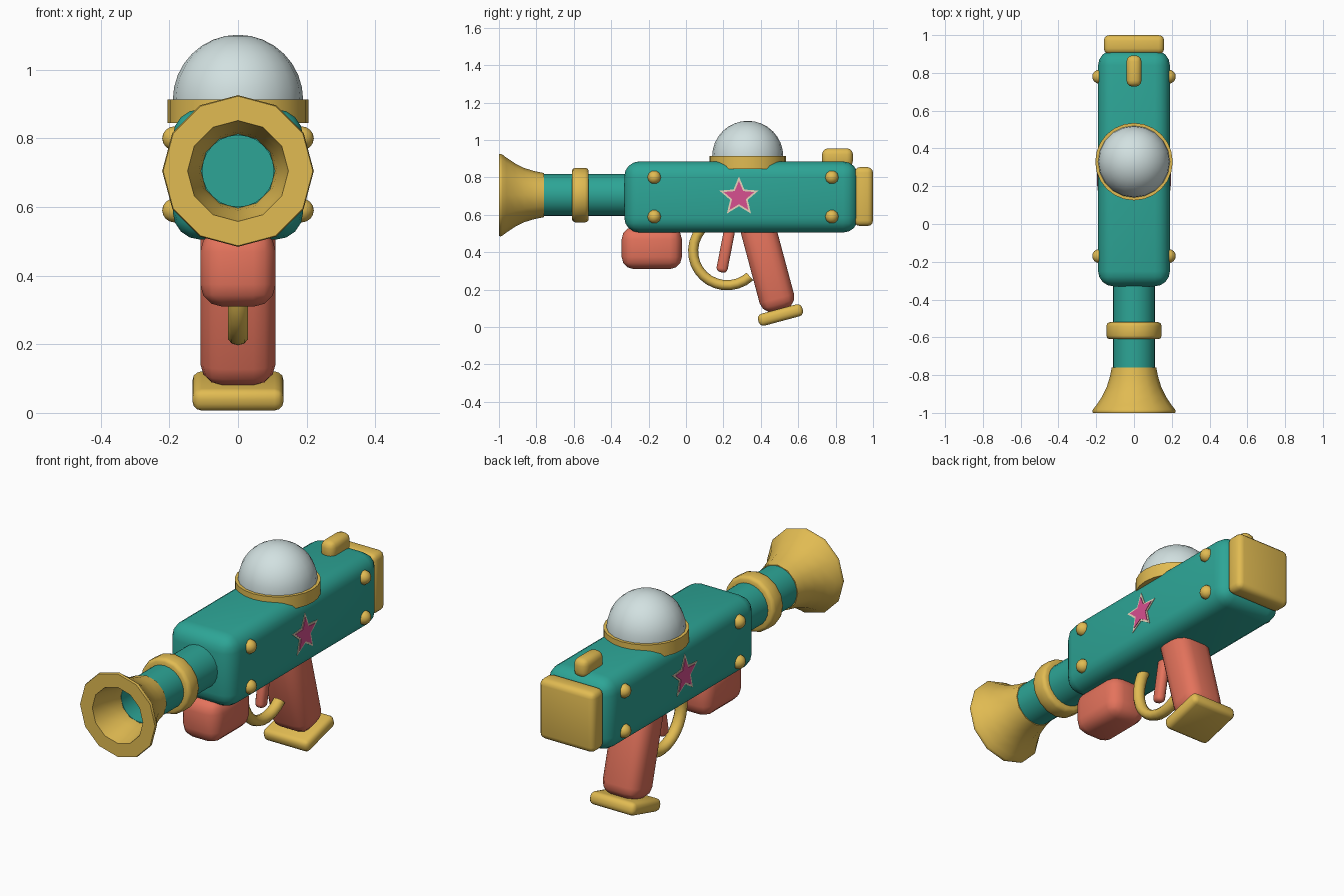
import bpy, bmesh, math
from mathutils import Matrix, Vector

if "Cube" in bpy.data.objects:
    bpy.data.objects.remove(bpy.data.objects["Cube"])


def material(name, rgb):
    m = bpy.data.materials.new(name)
    m.diffuse_color = (*rgb, 1)
    m.use_nodes = True
    m.node_tree.nodes["Principled BSDF"].inputs["Base Color"].default_value = m.diffuse_color
    return m


TEAL = material("teal", (0.026, 0.376, 0.305))
GOLD = material("gold", (0.753, 0.497, 0.084))
CORAL = material("coral", (0.775, 0.171, 0.107))
GLASS = material("pale_glass", (0.645, 0.753, 0.753))
PINK = material("pink", (0.68, 0.08, 0.28))
CREAM = material("cream", (0.87, 0.716, 0.546))


def finish(name, bm, mat, angle=45):
    bmesh.ops.remove_doubles(bm, verts=bm.verts, dist=1e-5)
    bmesh.ops.recalc_face_normals(bm, faces=bm.faces)
    me = bpy.data.meshes.new(name)
    bm.to_mesh(me)
    bm.free()
    for p in me.polygons:
        p.use_smooth = True
    me.set_sharp_from_angle(angle=math.radians(angle))
    me.materials.append(mat)
    ob = bpy.data.objects.new(name, me)
    bpy.context.collection.objects.link(ob)
    return ob


def box(name, mat, centre, size, bevel, tilt=0, segs=3):
    """Rounded box, tilted about the x axis."""
    bm = bmesh.new()
    bmesh.ops.create_cube(bm, size=1, matrix=Matrix.Diagonal((*size, 1)))
    bmesh.ops.bevel(bm, geom=bm.edges[:], offset=bevel, segments=segs,
                    profile=0.5, affect='EDGES')
    bm.transform(Matrix.Translation(centre) @ Matrix.Rotation(math.radians(tilt), 4, 'X'))
    return finish(name, bm, mat)


def lathe(name, mat, profile, centre, axis, segs):
    """Turn (radius, height) points about the y or z axis."""
    bm = bmesh.new()
    rings = []
    for r, h in profile:
        ring = []
        for i in range(segs):
            a = 2 * math.pi * i / segs
            c, s = r * math.cos(a), r * math.sin(a)
            co = (c, h, s) if axis == 'Y' else (c, s, h)
            ring.append(bm.verts.new(Vector(centre) + Vector(co)))
        rings.append(ring)
    for a, b in zip(rings, rings[1:]):
        for i in range(segs):
            j = (i + 1) % segs
            bm.faces.new((a[i], a[j], b[j], b[i]))
    return finish(name, bm, mat)


def star(name, mat, side, radius, x_out):
    """Thin five-pointed plate on a side of the body."""
    bm = bmesh.new()
    vs = []
    for i in range(10):
        r = radius if i % 2 == 0 else radius * 0.45
        a = math.pi / 2 + i * math.pi / 5
        vs.append(bm.verts.new((side * 0.187, 0.283 + r * math.cos(a), 0.695 + r * math.sin(a))))
    face = bm.faces.new(vs)
    ext = bmesh.ops.extrude_face_region(bm, geom=[face])
    for v in ext["geom"]:
        if isinstance(v, bmesh.types.BMVert):
            v.co.x = side * x_out
    return finish(name, bm, mat, 20)


AX = 0.705  # height of the barrel axis

# Body and rear cap
box("body", TEAL, (0, 0.295, 0.695), (0.38, 1.25, 0.38), 0.08, segs=4)
box("rear_cap", GOLD, (0, 0.95, 0.697), (0.32, 0.10, 0.315), 0.03)
box("rear_sight", GOLD, (0, 0.81, 0.905), (0.08, 0.165, 0.10), 0.032)

# Barrel with its hollow end, ring and flared muzzle
lathe("barrel", TEAL, [(0.112, -0.28), (0.112, -0.82), (0.104, -0.82), (0.104, -0.72), (0, -0.72)],
      (0, 0, AX), 'Y', 24)
lathe("barrel_ring", GOLD, [(0.105, -0.61), (0.13, -0.61), (0.141, -0.604), (0.146, -0.59),
      (0.146, -0.54), (0.141, -0.526), (0.13, -0.52), (0.105, -0.52)], (0, 0, AX), 'Y', 16)
lathe("muzzle", GOLD, [(0.108, -0.82), (0.108, -0.76), (0.118, -0.76), (0.128, -0.81),
      (0.145, -0.865), (0.17, -0.915), (0.2, -0.96), (0.217, -0.982), (0.221, -0.992), (0.218, -1.0),
      (0.147, -1.0), (0.134, -0.94), (0.115, -0.87), (0.108, -0.82)], (0, 0, AX), 'Y', 12)

# Glass dome in its collar
dome = [(0.19 * math.cos(i * math.pi / 16), 0.19 * math.sin(i * math.pi / 16)) for i in range(9)]
lathe("dome", GLASS, [(0.19, -0.03)] + dome, (0, 0.33, 0.912), 'Z', 20)
lathe("dome_collar", GOLD, [(0, 0.845), (0.205, 0.845), (0.205, 0.914), (0.185, 0.914), (0, 0.914)],
      (0, 0.33, 0), 'Z', 24)

# Rivets and star badges on both sides
for side, label in ((1, "right"), (-1, "left")):
    for y in (-0.17, 0.78):
        for z in (0.59, 0.80):
            bm = bmesh.new()
            bmesh.ops.create_uvsphere(bm, u_segments=10, v_segments=8, radius=0.037)
            bm.transform(Matrix.Translation((side * 0.184, y, z)) @ Matrix.Rotation(math.pi / 2, 4, 'Y'))
            finish("rivet_" + label, bm, GOLD, 60)
    star("star_border_" + label, CREAM, side, 0.11, 0.193)
    star("star_" + label, PINK, side, 0.086, 0.196)

# Fore grip, handle with foot plate, trigger
box("fore_grip", CORAL, (0, -0.183, 0.422), (0.22, 0.322, 0.225), 0.065)
box("handle", CORAL, (0, 0.435, 0.34), (0.22, 0.19, 0.52), 0.065, tilt=15)
box("handle_foot", GOLD, (0, 0.505, 0.064), (0.265, 0.245, 0.066), 0.026, tilt=15)
box("trigger", CORAL, (0, 0.212, 0.41), (0.05, 0.06, 0.24), 0.022, tilt=-11)

# Trigger guard: a tube swept along an arc
bm = bmesh.new()
prev = None
for k in range(15):
    t = math.radians(140 + 172 * k / 14)
    ring = []
    for i in range(10):
        a = 2 * math.pi * i / 10
        r = 0.182 + 0.027 * math.cos(a)
        ring.append(bm.verts.new((0.031 * math.sin(a), 0.22 + r * math.cos(t), 0.405 + r * math.sin(t))))
    if prev:
        for i in range(10):
            j = (i + 1) % 10
            bm.faces.new((prev[i], prev[j], ring[j], ring[i]))
    if k in (0, 14):
        bm.faces.new(ring)
    prev = ring
finish("trigger_guard", bm, GOLD)
